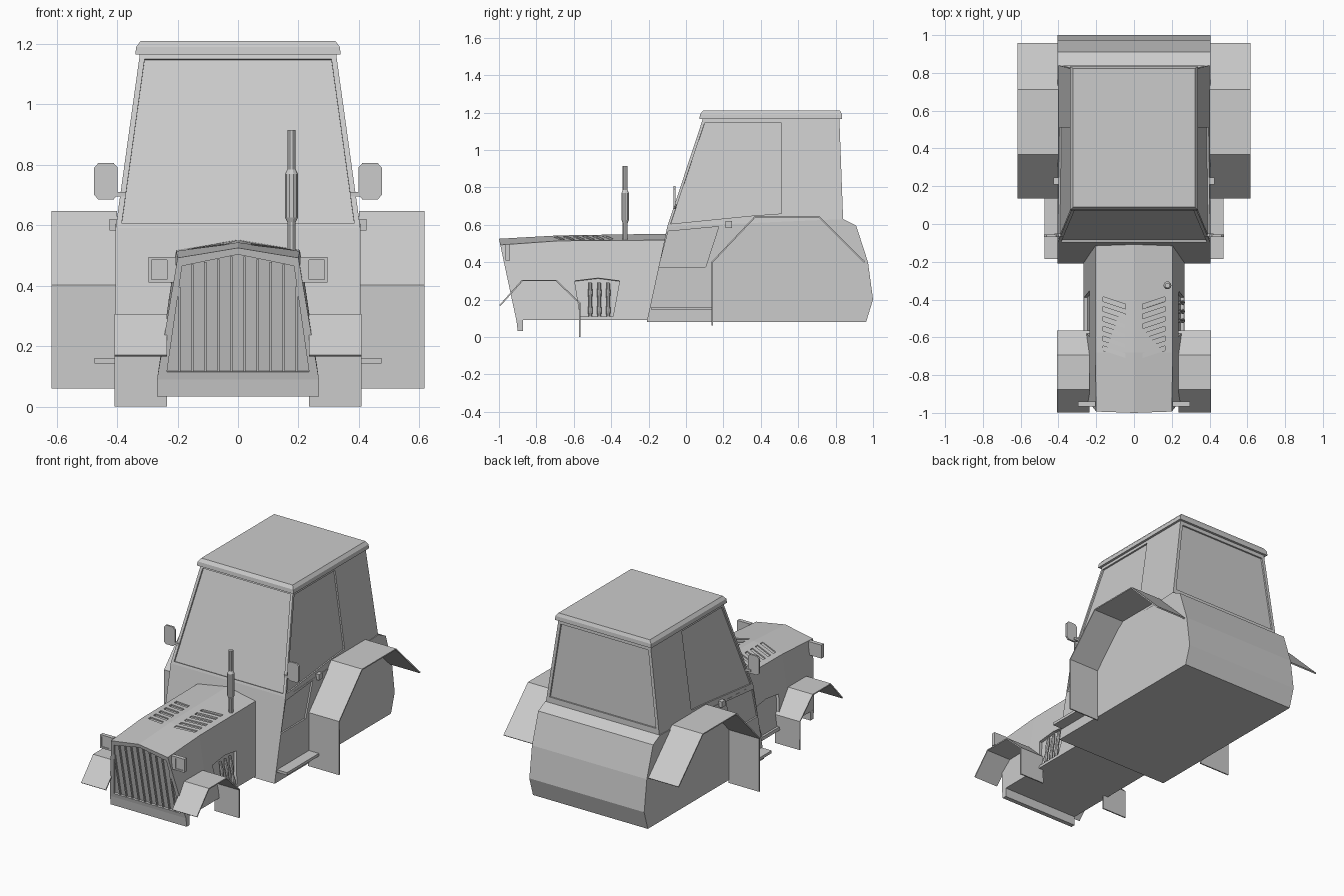
import bpy, bmesh, math
from mathutils import Vector, geometry

cube = bpy.data.objects.get("Cube")
if cube:
    bpy.data.objects.remove(cube, do_unlink=True)

GREY = (0.6, 0.6, 0.6, 1)
paint = bpy.data.materials.new("grey_paint")
paint.use_nodes = True
paint.diffuse_color = GREY
bsdf = next(n for n in paint.node_tree.nodes if n.type == 'BSDF_PRINCIPLED')
bsdf.inputs["Base Color"].default_value = GREY


def add(name, bm, mirror=False):
    bmesh.ops.recalc_face_normals(bm, faces=bm.faces)
    mesh = bpy.data.meshes.new(name)
    bm.to_mesh(mesh)
    bm.free()
    mesh.materials.append(paint)
    ob = bpy.data.objects.new(name, mesh)
    bpy.context.collection.objects.link(ob)
    if mirror:
        ob.modifiers.new("both_sides", 'MIRROR')
    return ob


def loft(bm, rings):
    """Bridge equal rings of points and cap both ends."""
    vs = [[bm.verts.new(p) for p in r] for r in rings]
    n = len(vs[0])
    for a, b in zip(vs, vs[1:]):
        for i in range(n):
            j = (i + 1) % n
            bm.faces.new((a[i], a[j], b[j], b[i]))
    bm.faces.new(vs[0][::-1])
    bm.faces.new(vs[-1])


def solid(name, rings, mirror=False):
    bm = bmesh.new()
    loft(bm, rings)
    return add(name, bm, mirror)


def prism(name, profile, x0, x1, mirror=False):
    return solid(name, [[(x, y, z) for y, z in profile] for x in (x0, x1)], mirror)


def box(name, x0, x1, y0, y1, z0, z1, mirror=False):
    return prism(name, [(y0, z0), (y1, z0), (y1, z1), (y0, z1)], x0, x1, mirror)


def recess(target, panels, depth=0.01):
    """Sink flat panels into the surface of a solid."""
    bm = bmesh.new()
    for pts in panels:
        pts = [Vector(p) for p in pts]
        n = geometry.normal(pts[:3]) * depth
        loft(bm, [[p + n for p in pts], [p - n for p in pts]])
    cutter = add("recess_cutter", bm)
    cutter.hide_render = True
    mod = target.modifiers.new("recess", 'BOOLEAN')
    mod.operation, mod.solver, mod.object = 'DIFFERENCE', 'EXACT', cutter
    bpy.context.view_layer.objects.active = target
    bpy.ops.object.modifier_apply(modifier=mod.name)
    bpy.data.objects.remove(cutter, do_unlink=True)


def fender(name, path, x0, x1):
    bm = bmesh.new()
    rows = [[bm.verts.new((x, y, z)) for x in (x0, x1)] for y, z in path]
    for a, b in zip(rows, rows[1:]):
        bm.faces.new((a[0], a[1], b[1], b[0]))
    ob = add(name, bm)
    mod = ob.modifiers.new("sheet", 'SOLIDIFY')
    mod.thickness, mod.offset = 0.008, 0
    ob.modifiers.new("both_sides", 'MIRROR')


def tube(name, x, y, steps, lean=0.0, sides=10):
    """Stepped round pipe from (z, radius) pairs."""
    z0 = steps[0][0]
    rings = []
    for z, r in steps:
        ring = [2 * math.pi * i / sides for i in range(sides)]
        rings.append([(x + lean * (z - z0) + r * math.cos(a), y + r * math.sin(a), z) for a in ring])
    return solid(name, rings)


# Lower body
body = prism("lower_body", [(-0.21, 0.08), (-0.1, 0.59), (0.84, 0.63), (0.91, 0.595),
                            (0.973, 0.4), (1.0, 0.2), (0.963, 0.08)], -0.405, 0.405)
door = [(-0.145, 0.375), (0.105, 0.375), (0.175, 0.59), (-0.095, 0.565)]
recess(body, [[(s * 0.405, y, z) for y, z in door] for s in (-1, 1)])


# Cab with sunken glass
def cab_x(z):
    return 0.405 - 0.139 * (z - 0.59)


def front_y(z):
    return -0.1 + 0.33 * (z - 0.59)


def rear_y(z):
    return 0.84 - 0.037 * (z - 0.63)


def cab_ring(zf, zr):
    return [(s * cab_x(z), y, z) for s, z, y in
            ((-1, zf, front_y(zf)), (1, zf, front_y(zf)), (1, zr, rear_y(zr)), (-1, zr, rear_y(zr)))]


def pane(z0, z1, y_of, inset):
    return [(s * (cab_x(z) - inset), y_of(z), z) for s, z in ((-1, z0), (1, z0), (1, z1), (-1, z1))]


cab = solid("cab", [cab_ring(0.59, 0.63), cab_ring(1.17, 1.17)])
side_glass = [(-0.082, 0.605), (0.1, 1.145), (0.51, 1.145), (0.51, 0.66), (0.37, 0.65)]
recess(cab, [pane(0.605, 1.15, front_y, 0.018), pane(0.665, 1.14, rear_y, 0.02)]
       + [[(s * cab_x(z), y, z) for y, z in side_glass] for s in (-1, 1)])


# Roof with chamfered rim
def roof_ring(inset, z):
    x, y0, y1 = 0.34 - inset, 0.072 + inset, 0.835 - inset * 0.6
    return [(-x, y0, z), (x, y0, z), (x, y1, z), (-x, y1, z)]


solid("roof", [roof_ring(0, 1.165), roof_ring(0.003, 1.19), roof_ring(0.018, 1.21)])


# Hood
def nose_y(z):
    return -1 + 0.213 * (0.525 - z)


def hood_ring(y, shoulder_x, shoulder_z, top):
    sec = [(-0.268, 0.09), (0.268, 0.09), (shoulder_x, shoulder_z), (0, top), (-shoulder_x, shoulder_z)]
    return [(x, nose_y(z) if y is None else y, z) for x, z in sec]


def hood_x(z):
    return 0.268 - 0.148 * (z - 0.09)


hood = solid("hood", [hood_ring(None, 0.2, 0.492, 0.525), hood_ring(-0.68, 0.205, 0.514, 0.543),
                      hood_ring(-0.1, 0.205, 0.518, 0.552)])
grille = [(-0.235, 0.115), (0.235, 0.115), (0.185, 0.465), (0, 0.503), (-0.185, 0.465)]
recess(hood, [[(x, nose_y(z), z) for x, z in grille]], 0.012)
intake = [(-0.565, 0.11), (-0.39, 0.11), (-0.355, 0.3), (-0.47, 0.315), (-0.595, 0.3)]
recess(hood, [[(s * hood_x(z), y, z) for y, z in intake] for s in (-1, 1)], 0.018)

# Hood louvres
slots = []
for s in (-1, 1):
    for i in range(6):
        y = -0.385 - 0.052 * i
        corners = [(0.165, y), (0.045, y - 0.04), (0.045, y - 0.065), (0.165, y - 0.025)]
        slots.append([(s * x, v, 0.548 - 0.16 * x) for x, v in corners])
recess(hood, slots, 0.01)

# Grille bars and chin
for i in range(10):
    x = -0.195 + 0.0433 * i
    top = min(0.5 - 0.2 * abs(x), 0.465 - 7 * (abs(x) - 0.185))
    prism("grille_bar", [(nose_y(z) + d, z) for z, d in
                         ((0.112, 0.003), (top, 0.003), (top, 0.016), (0.112, 0.016))],
          x - 0.004, x + 0.004)
prism("chin", [(-0.907, 0.092), (-0.9, 0.033), (-0.872, 0.033), (-0.872, 0.092)], -0.268, 0.268)

# Exhaust stack and side pipes
tube("exhaust_stack", 0.177, -0.325, [(0.5, 0.014), (0.61, 0.014), (0.625, 0.021), (0.77, 0.021),
                                      (0.785, 0.014), (0.915, 0.014)])
for y in (-0.512, -0.464, -0.416):
    tube("side_pipe", 0.262, y, [(0.11, 0.009), (0.14, 0.013), (0.18, 0.009), (0.24, 0.012), (0.29, 0.008)],
         lean=-0.15, sides=8)

# Fenders
fender("rear_fender", [(0.14, 0.06), (0.14, 0.4), (0.37, 0.643), (0.71, 0.643), (0.955, 0.4)], 0.4, 0.617)
fender("front_fender", [(-0.995, 0.168), (-0.875, 0.302), (-0.695, 0.302), (-0.567, 0.18),
                        (-0.567, 0.0)], 0.235, 0.408)

# Headlights
lamp = box("headlight", 0.205, 0.297, -0.965, -0.94, 0.41, 0.495)
recess(lamp, [[(x, -0.965, z) for x, z in ((0.235, 0.42), (0.287, 0.42), (0.287, 0.485), (0.235, 0.485))]], 0.005)
lamp.modifiers.new("both_sides", 'MIRROR')

# Steps, door handles and wing mirrors
box("step", 0.4, 0.475, -0.185, 0.14, 0.143, 0.16, True)
box("door_handle", 0.4, 0.425, 0.21, 0.245, 0.583, 0.62, True)
box("mirror_arm", 0.37, 0.42, -0.066, -0.05, 0.695, 0.71, True)
oval = [(0.398, 0.7), (0.412, 0.685), (0.462, 0.685), (0.476, 0.7),
        (0.476, 0.79), (0.462, 0.806), (0.412, 0.806), (0.398, 0.79)]
solid("wing_mirror", [[(x, y, z) for x, z in oval] for y in (-0.068, -0.056)], True)
